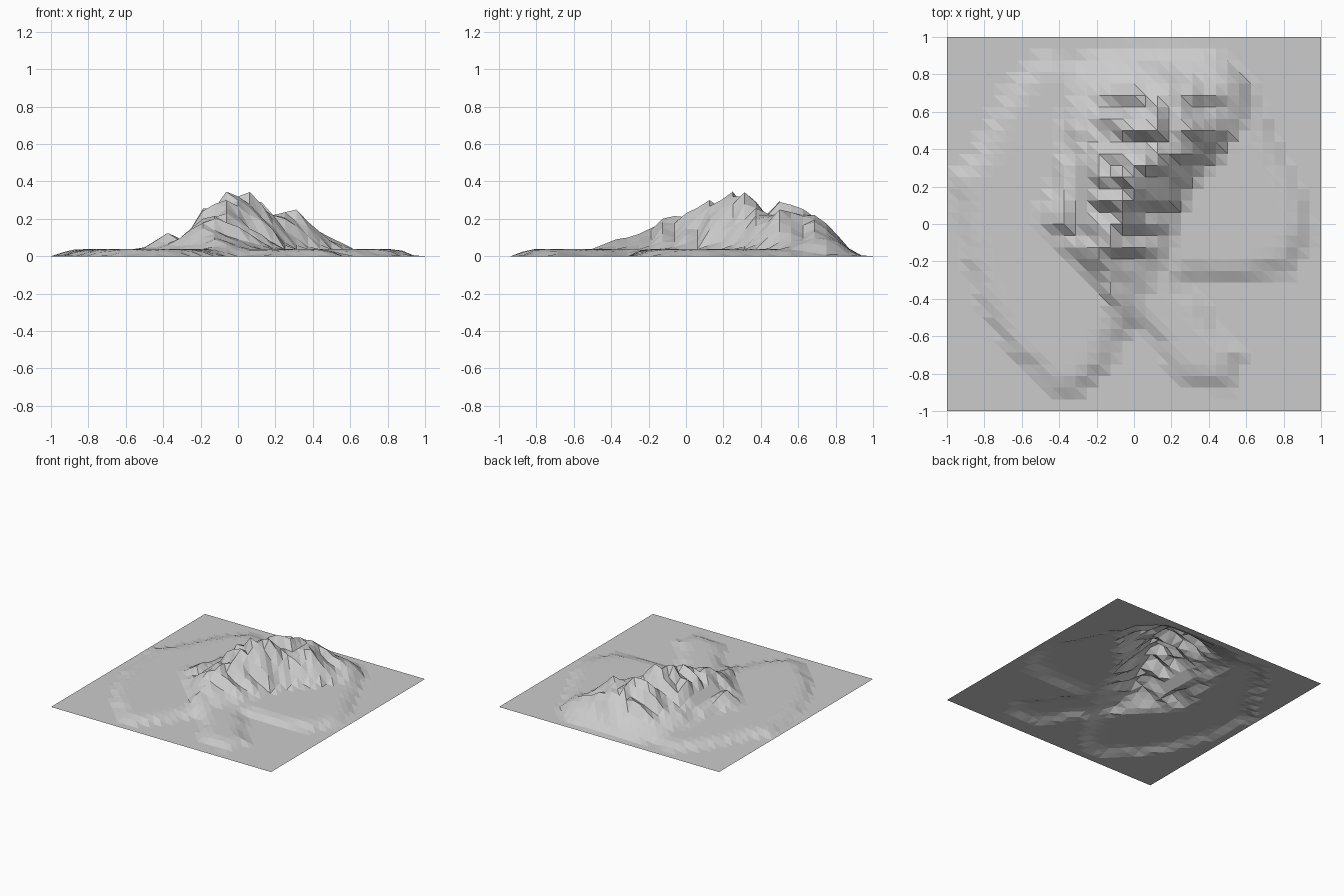
import bpy, bmesh, math
from mathutils import Vector, noise

if "Cube" in bpy.data.objects:
    bpy.data.objects.remove(bpy.data.objects["Cube"])

N = 32
STEP = 2 / N
SHELF = 0.038

# Coastline of the low shelf
coast = [Vector(p) for p in [
    (-.97, .24), (-.93, 0), (-.9, -.2), (-.8, -.48), (-.66, -.7), (-.45, -.9),
    (-.33, -.95), (-.2, -.82), (-.08, -.63), (.02, -.55), (.12, -.66), (.24, -.86),
    (.52, -.89), (.57, -.68), (.42, -.5), (.28, -.32), (.84, -.27), (.94, -.05),
    (.92, .14), (.82, .36), (.7, .6), (.58, .8), (.42, .94), (-.12, .95),
    (-.3, .86), (-.5, .9), (-.64, .82), (-.74, .6), (-.84, .42)]]

# Mountain plan: y, left foot, crest, right foot
plan = [(-.55, -.09, -.06, 0), (-.4, -.17, -.1, .04), (-.2, -.32, -.17, .17),
        (0, -.53, -.09, .23), (.2, -.44, .0, .29), (.4, -.4, .06, .47),
        (.6, -.38, .12, .62), (.75, -.32, .2, .64), (.95, -.15, .2, .5)]

# Skyline heights seen from the side (by y) and from the front (by x)
side_sky = [.04, .065, .09, .1, .12, .15, .2, .215, .23, .26, .3, .3, .345, .345,
            .29, .25, .295, .295, .26, .235, .175, .11, .04, .005, 0]
front_sky = [.045, .11, .125, .095, .15, .265, .285, .345, .32, .345, .29, .22,
             .235, .25, .145, .13, .105, .075, .04]


def sample(table, i):
    return table[i] if 0 <= i < len(table) else 0


def plan_at(y):
    for a, b in zip(plan, plan[1:]):
        if a[0] <= y <= b[0]:
            t = (y - a[0]) / (b[0] - a[0])
            return [a[k] + (b[k] - a[k]) * t for k in (1, 2, 3)]
    return None


def coast_depth(x, y):
    """Distance inside the coastline, negative outside."""
    p, best, inside = Vector((x, y)), 9, False
    for a, b in zip(coast, coast[1:] + coast[:1]):
        ab = b - a
        t = max(0, min(1, (p - a).dot(ab) / ab.length_squared))
        best = min(best, (p - a - ab * t).length)
        if (a.y > y) != (b.y > y) and x < a.x + (y - a.y) * ab.x / ab.y:
            inside = not inside
    return best if inside else -best


def shelf_height(x, y):
    d = coast_depth(x, y) + .03 * noise.noise(Vector((x * 6, y * 6, 3)))
    t = max(0, min(1, d / .12))
    return SHELF * t * (2 - t)


def raw_mountain(x, y):
    row = plan_at(y)
    if not row:
        return 0
    left, crest, right = row
    t = (x - crest) / (right - crest) if x > crest else (crest - x) / (crest - left)
    if t >= 1:
        return 0
    # Gullies run down both flanks
    rib = math.sin(y * 40 + x * 14) * .10 + noise.noise(Vector((x * 7, y * 9, 1))) * .35
    return max(0, (1 - t) ** .95 * (1 + rib) + rib * .35 * t * (1 - t))


# Height field, fitted row by row to the skyline
xs = [-1 + STEP * i for i in range(N + 1)]
height = []
for j, y in enumerate(xs):
    raw = [raw_mountain(x, y) for x in xs]
    top = max(max(raw), .001)
    peak = sample(side_sky, j - 8)
    row = []
    for i, x in enumerate(xs):
        base = 0 if i in (0, N) or j in (0, N) else shelf_height(x, y)
        h = base + raw[i] / top * max(0, peak - base)
        row.append(max(base, min(h, sample(front_sky, i - 8))))
    height.append(row)

# Side spur on the left and shoulder peak on the right
for cx, cy, h, r in [(-.375, .06, .125, .14), (.3125, .5, .25, .2), (-.0625, .25, .345, .12)]:
    for j, y in enumerate(xs):
        for i, x in enumerate(xs):
            d = math.hypot(x - cx, y - cy) / r
            if d < 1:
                height[j][i] = max(height[j][i], SHELF + (h - SHELF) * (1 - d))

# Triangulated open terrain sheet
bm = bmesh.new()
grid = [[bm.verts.new((x, y, height[j][i])) for i, x in enumerate(xs)]
        for j, y in enumerate(xs)]
for j in range(N):
    for i in range(N):
        a, b = grid[j][i], grid[j][i + 1]
        c, d = grid[j + 1][i + 1], grid[j + 1][i]
        bm.faces.new((a, b, d))
        bm.faces.new((b, c, d))
mesh = bpy.data.meshes.new("island_terrain")
bm.to_mesh(mesh)
bm.free()
bpy.context.collection.objects.link(bpy.data.objects.new("island_terrain", mesh))
